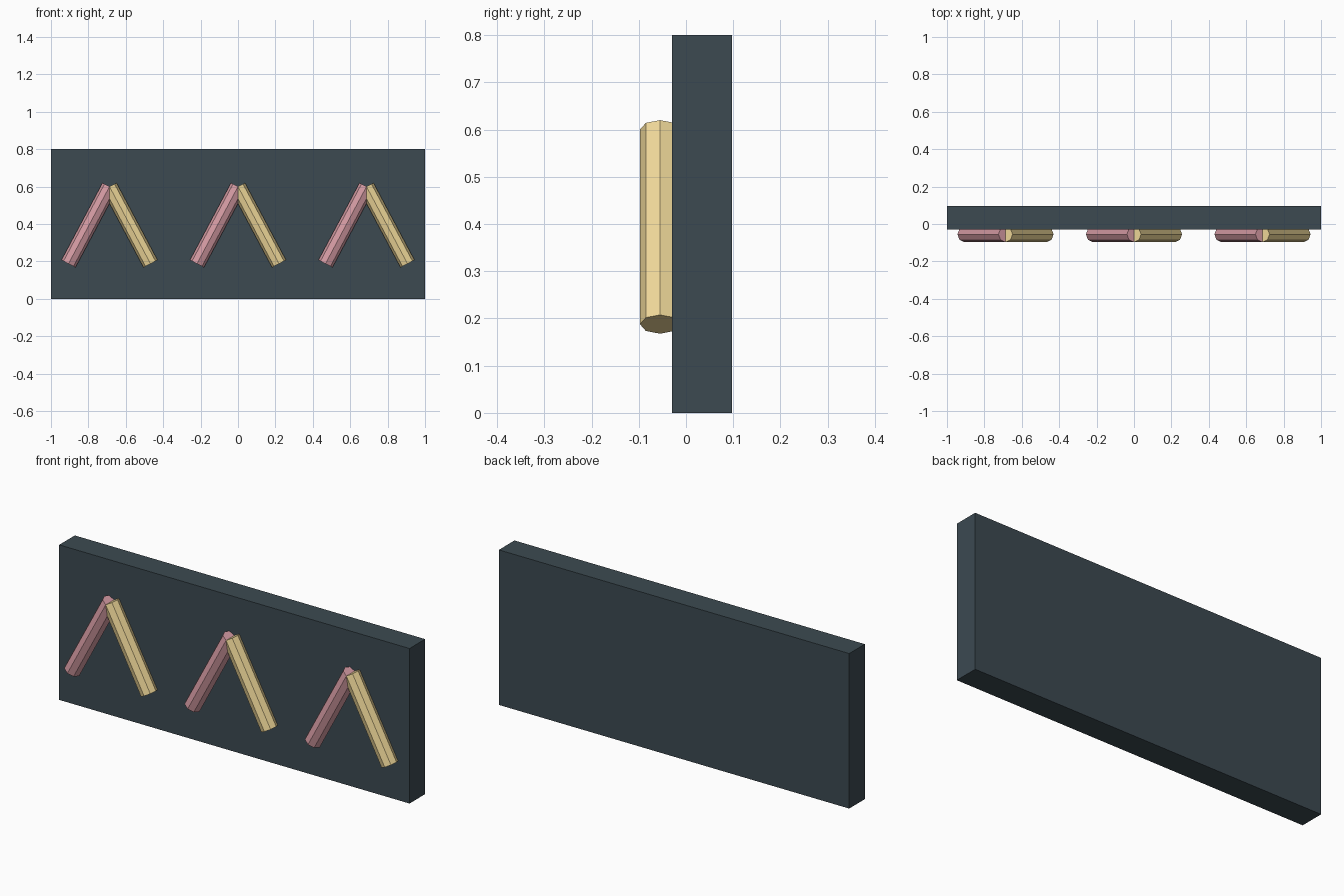
import bpy
from math import radians, cos, sin

if "Cube" in bpy.data.objects:
    bpy.data.objects.remove(bpy.data.objects["Cube"])


def material(name, rgb):
    m = bpy.data.materials.new(name)
    m.diffuse_color = (*rgb, 1)
    m.use_nodes = True
    m.node_tree.nodes["Principled BSDF"].inputs["Base Color"].default_value = m.diffuse_color
    return m


slate = material("slate", (0.045, 0.068, 0.083))
pink = material("pink", (0.67, 0.33, 0.37))
cream = material("cream", (0.87, 0.69, 0.32))

# Back panel
bpy.ops.mesh.primitive_cube_add(size=1, location=(0, 0.034, 0.4))
panel = bpy.context.object
panel.name = "panel"
panel.scale = (2, 0.127, 0.8)
panel.data.materials.append(slate)

RADIUS, LENGTH, TILT = 0.0425, 0.467, radians(28)
APEX_Z, STICK_Y = 0.60, -0.055


# Octagonal stick leaning down from the apex; side is -1 (left) or 1 (right)
def stick(name, apex_x, side, mat):
    half = LENGTH / 2
    bpy.ops.mesh.primitive_cylinder_add(
        vertices=8, radius=RADIUS, depth=LENGTH,
        location=(apex_x + side * half * sin(TILT), STICK_Y, APEX_Z - half * cos(TILT)),
        rotation=(0, -side * TILT, 0))
    ob = bpy.context.object
    ob.name = name
    ob.data.materials.append(mat)


# Three chevrons
for i, x in enumerate((-0.687, 0, 0.687), 1):
    stick(f"left_stick_{i}", x, -1, pink)
    stick(f"right_stick_{i}", x, 1, cream)
